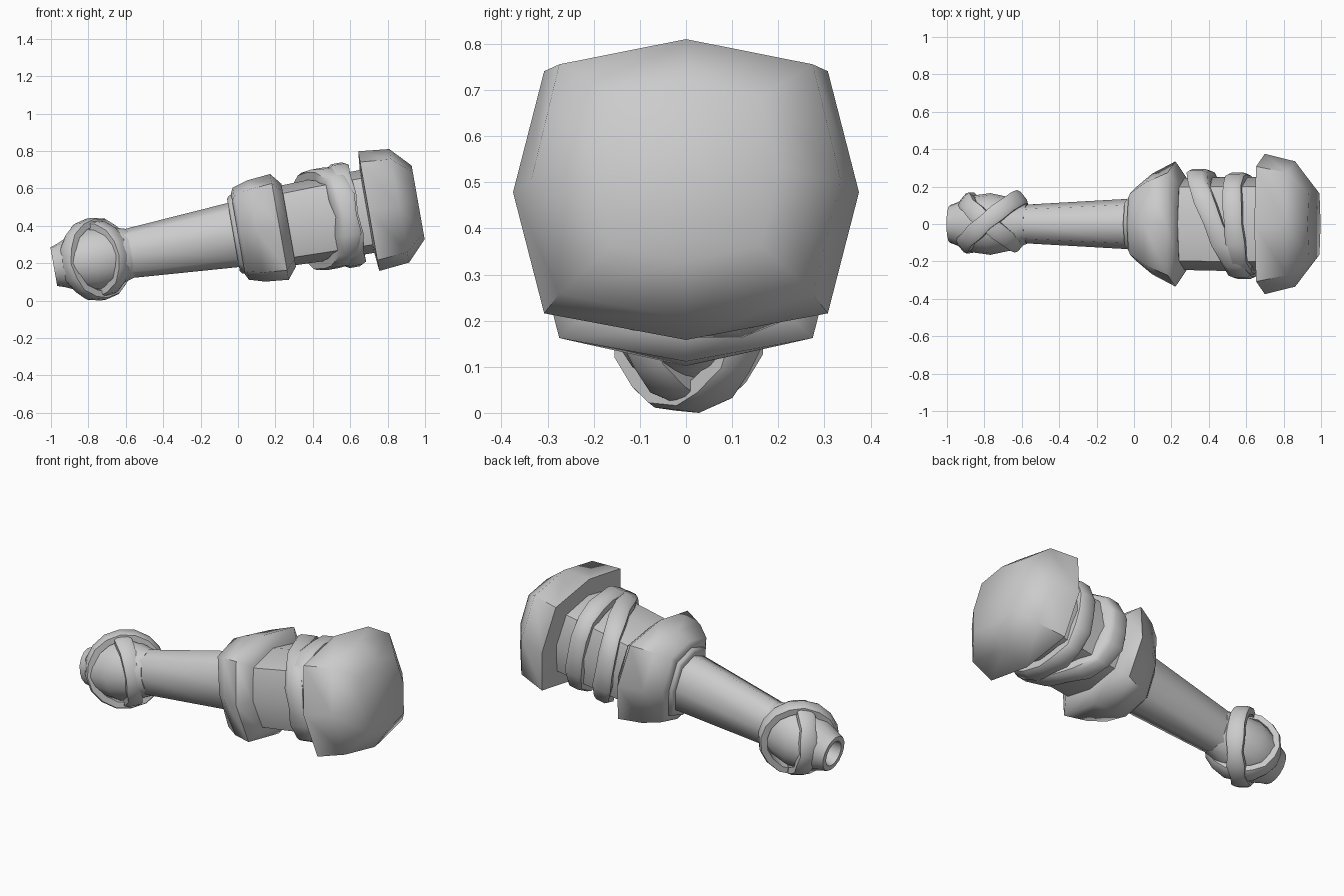
import bpy, bmesh
from math import sin, cos, pi, radians
from mathutils import Vector, Matrix

if "Cube" in bpy.data.objects:
    bpy.data.objects.remove(bpy.data.objects["Cube"])

# Everything is modelled along the X axis, then tilted into place
POSE = Matrix.Translation((0, 0, 0.355)) @ Matrix.Rotation(radians(-10), 4, 'Y')


def finish(name, bm, angle=60):
    bmesh.ops.recalc_face_normals(bm, faces=bm.faces)
    me = bpy.data.meshes.new(name)
    bm.to_mesh(me)
    bm.free()
    for p in me.polygons:
        p.use_smooth = True
    me.set_sharp_from_angle(angle=radians(angle))
    me.transform(POSE)
    ob = bpy.data.objects.new(name, me)
    bpy.context.collection.objects.link(ob)
    return ob


def bridge(bm, a, b):
    for i in range(len(a)):
        j = (i + 1) % len(a)
        bm.faces.new((a[i], a[j], b[j], b[i]))


def squarish(a, q):
    # octagon point; q is how far the diagonals push out (0.707 = round)
    k = 1 + (q / 0.7071 - 1) * sin(2 * a) ** 2
    return cos(a) * k, sin(a) * k


def loft(name, sections, q=0.8, n=8, angle=60):
    # sections: (position along axis, half width y, half height z)
    bm = bmesh.new()
    rings = []
    for s, ry, rz in sections:
        ring = []
        for i in range(n):
            c, d = squarish(2 * pi * i / n, q)
            ring.append(bm.verts.new((s, ry * c, rz * d)))
        rings.append(ring)
    for a, b in zip(rings, rings[1:]):
        bridge(bm, a, b)
    bm.faces.new(rings[0])
    bm.faces.new(rings[-1])
    return finish(name, bm, angle)


def strap(name, centre, u, v, w, width, q=0.7071, n=16):
    # closed band around the centre, spanned by u and v, widened along w
    bm = bmesh.new()
    centre, u, v, w = map(Vector, (centre, u, v, w))
    profile = [(-0.5, 0.80), (-0.5, 0.96), (-0.3, 1.0),
               (0.3, 1.0), (0.5, 0.96), (0.5, 0.80)]
    rings = []
    for off, k in profile:
        ring = []
        for i in range(n):
            c, d = squarish(2 * pi * i / n, q)
            wob = 1 + 0.12 * sin(3 * i)
            ring.append(bm.verts.new(centre + (u * c + v * d) * k + w * off * width * wob))
        rings.append(ring)
    for a, b in zip(rings, rings[1:] + rings[:1]):
        bridge(bm, a, b)
    return finish(name, bm, 50)


# Striking head with flat end face
loft("hammer_head", [(0.70, 0.24, 0.22), (0.71, 0.375, 0.325),
                     (0.875, 0.335, 0.308), (0.978, 0.20, 0.20)], 0.82)

# Core between collar and head
loft("head_core", [(0.22, 0.245, 0.215), (0.45, 0.25, 0.222), (0.72, 0.25, 0.225)], 0.8)

# Heavy collar behind the head
loft("collar", [(0.0, 0.17, 0.22), (0.015, 0.20, 0.25), (0.10, 0.27, 0.275),
                (0.225, 0.335, 0.287), (0.275, 0.26, 0.225)], 0.82)

# Handle and the small step where it enters the collar
loft("handle", [(-0.66, 0.095, 0.125), (-0.56, 0.105, 0.135), (0.03, 0.138, 0.178)], 0.76)
loft("handle_socket", [(-0.025, 0.145, 0.195), (-0.015, 0.16, 0.21), (0.03, 0.17, 0.225)], 0.78)

# Rounded pommel with a hollow tip
loft("pommel", [(-0.58, 0.105, 0.13), (-0.66, 0.14, 0.155), (-0.78, 0.165, 0.172),
                (-0.89, 0.15, 0.15), (-0.96, 0.115, 0.118), (-1.0, 0.10, 0.105),
                (-1.0, 0.07, 0.075), (-0.93, 0.06, 0.06)], 0.7071, 16)

# Two straps wrapped around the core
for name, s, ky, ry, rz, wd in (("core_strap_slanted", 0.475, -0.42, 0.295, 0.272, 0.11),
                                ("core_strap_straight", 0.585, -0.08, 0.275, 0.282, 0.10)):
    strap(name, (s, 0, 0), (ky * ry, ry, 0), (0, 0, rz), (1, 0, 0), wd, 0.78)

# Crossed straps over the pommel
for name, side, r in (("pommel_strap_a", 1, 0.222), ("pommel_strap_b", -1, 0.208)):
    a = radians(40) * side
    strap(name, (-0.77, 0.01, 0), (r * cos(a), r * sin(a), 0), (0, 0, r),
          (-sin(a), cos(a), 0), 0.09)
